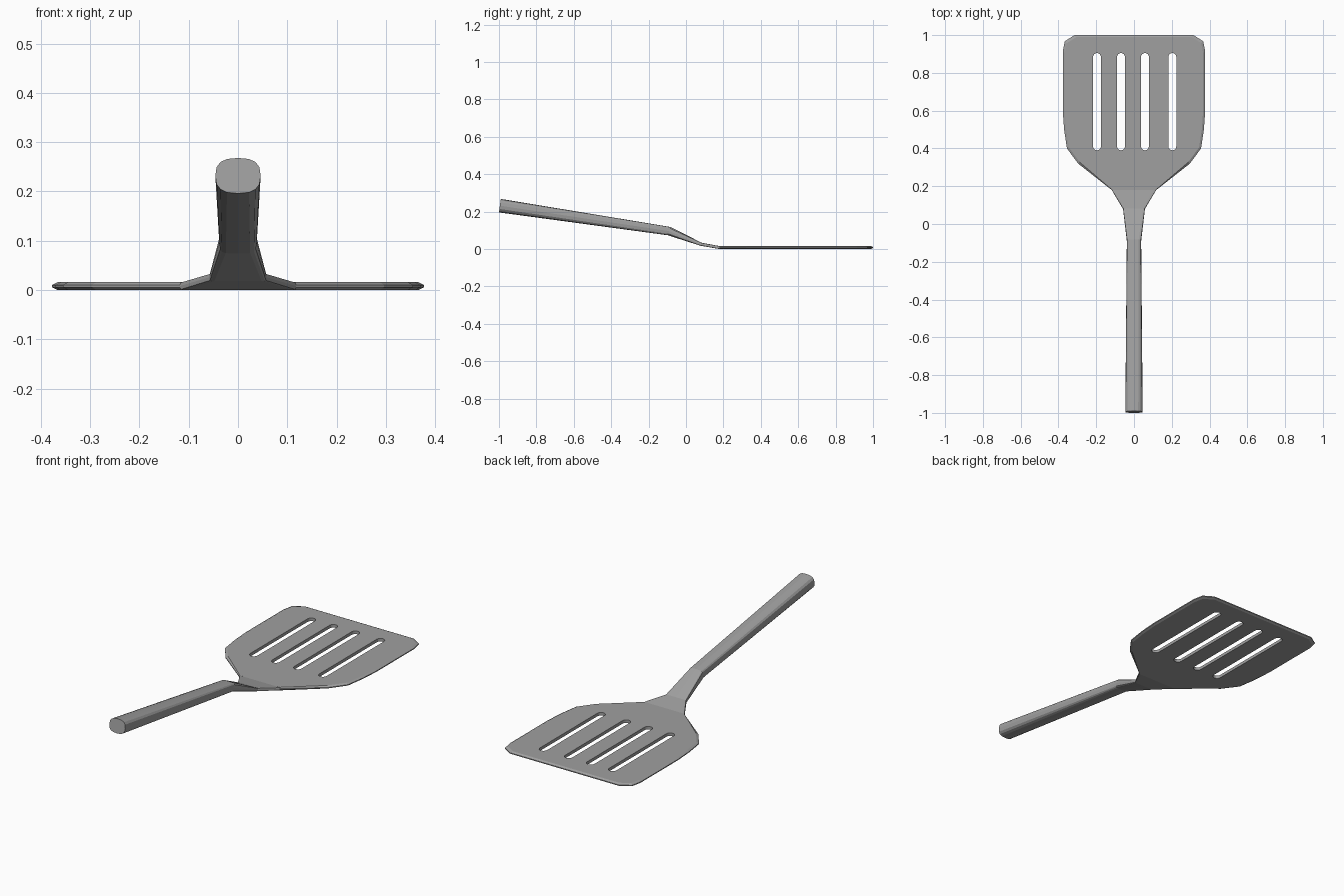
import bpy, bmesh, math

cube = bpy.data.objects.get("Cube")
if cube:
    bpy.data.objects.remove(cube)

grey = bpy.data.materials.new("grey_plastic")
grey.use_nodes = True
colour = (0.35, 0.35, 0.35, 1)
grey.diffuse_color = colour
grey.node_tree.nodes["Principled BSDF"].inputs["Base Color"].default_value = colour


def loft(name, rings):
    """Skin a list of equal-length point rings and cap both ends."""
    bm = bmesh.new()
    loops = [[bm.verts.new(p) for p in ring] for ring in rings]
    for a, b in zip(loops, loops[1:]):
        for i in range(len(a)):
            j = (i + 1) % len(a)
            bm.faces.new((a[i], a[j], b[j], b[i]))
    bm.faces.new(loops[0])
    bm.faces.new(loops[-1])
    bmesh.ops.recalc_face_normals(bm, faces=bm.faces)
    mesh = bpy.data.meshes.new(name)
    bm.to_mesh(mesh)
    bm.free()
    mesh.materials.append(grey)
    obj = bpy.data.objects.new(name, mesh)
    bpy.context.collection.objects.link(obj)
    return obj


# Blade: mirrored outline with a pointed rim
THICK = 0.016
half = [(0.118, 0.18), (0.296, 0.32), (0.355, 0.4), (0.37, 0.5), (0.377, 0.6),
        (0.377, 0.915), (0.366, 0.968), (0.315, 1.0)]
outline = half + [(-x, y) for x, y in reversed(half)]


def blade_ring(inset, z):
    sx, sy = 1 - inset / 0.377, 1 - inset / 0.41
    return [(x * sx, y if y < 0.2 else 0.59 + (y - 0.59) * sy, z) for x, y in outline]


blade = loft("blade", [blade_ring(0.011, 0), blade_ring(0, THICK * 0.35),
                       blade_ring(0, THICK * 0.65), blade_ring(0.011, THICK)])

# Slots: rounded cutters through the blade
R, Y0, Y1 = 0.021, 0.411, 0.884
for k, x in enumerate((-0.196, -0.069, 0.058, 0.203)):
    ring = []
    for i in range(18):
        a = math.pi * (i if i < 9 else i - 1) / 8
        ring.append((x + R * math.cos(a), (Y1 if i < 9 else Y0) + R * math.sin(a)))
    cutter = loft(f"slot_cutter_{k + 1}", [[(px, py, z) for px, py in ring] for z in (-0.1, 0.1)])
    cutter.hide_render = True
    cutter.hide_viewport = True
    cutter.hide_set(True)
    mod = blade.modifiers.new("slot", "BOOLEAN")
    mod.operation = "DIFFERENCE"
    mod.solver = "EXACT"
    mod.object = cutter

# Bake the slots, then drop the cutters
graph = bpy.context.evaluated_depsgraph_get()
cut_mesh = bpy.data.meshes.new_from_object(blade.evaluated_get(graph))
blade.modifiers.clear()
blade.data = cut_mesh
for obj in [o for o in bpy.data.objects if o.name.startswith("slot_cutter")]:
    bpy.data.objects.remove(obj)


# Neck and handle: cross-sections that go from flat and boxy to rounded
def section(y, low, high, width, power, lean=0.0, count=16):
    ring = []
    for i in range(count):
        a = 2 * math.pi * i / count
        c, s = math.cos(a), math.sin(a)
        u = math.copysign(abs(c) ** power, c) if abs(c) > 1e-6 else 0
        v = math.copysign(abs(s) ** power, s) if abs(s) > 1e-6 else 0
        ring.append((u * width, y + v * lean, (low + high) / 2 + v * (high - low) / 2))
    return ring


loft("neck", [section(0.18, 0, THICK, 0.118, 0.15),
              section(0.08, 0.018, 0.034, 0.058, 0.2, 0.003),
              section(-0.09, 0.074, 0.118, 0.038, 0.45, 0.008)])
loft("handle", [section(-0.09, 0.074, 0.118, 0.038, 0.45, 0.008),
                section(-0.995, 0.196, 0.268, 0.046, 0.75, 0.005)])
